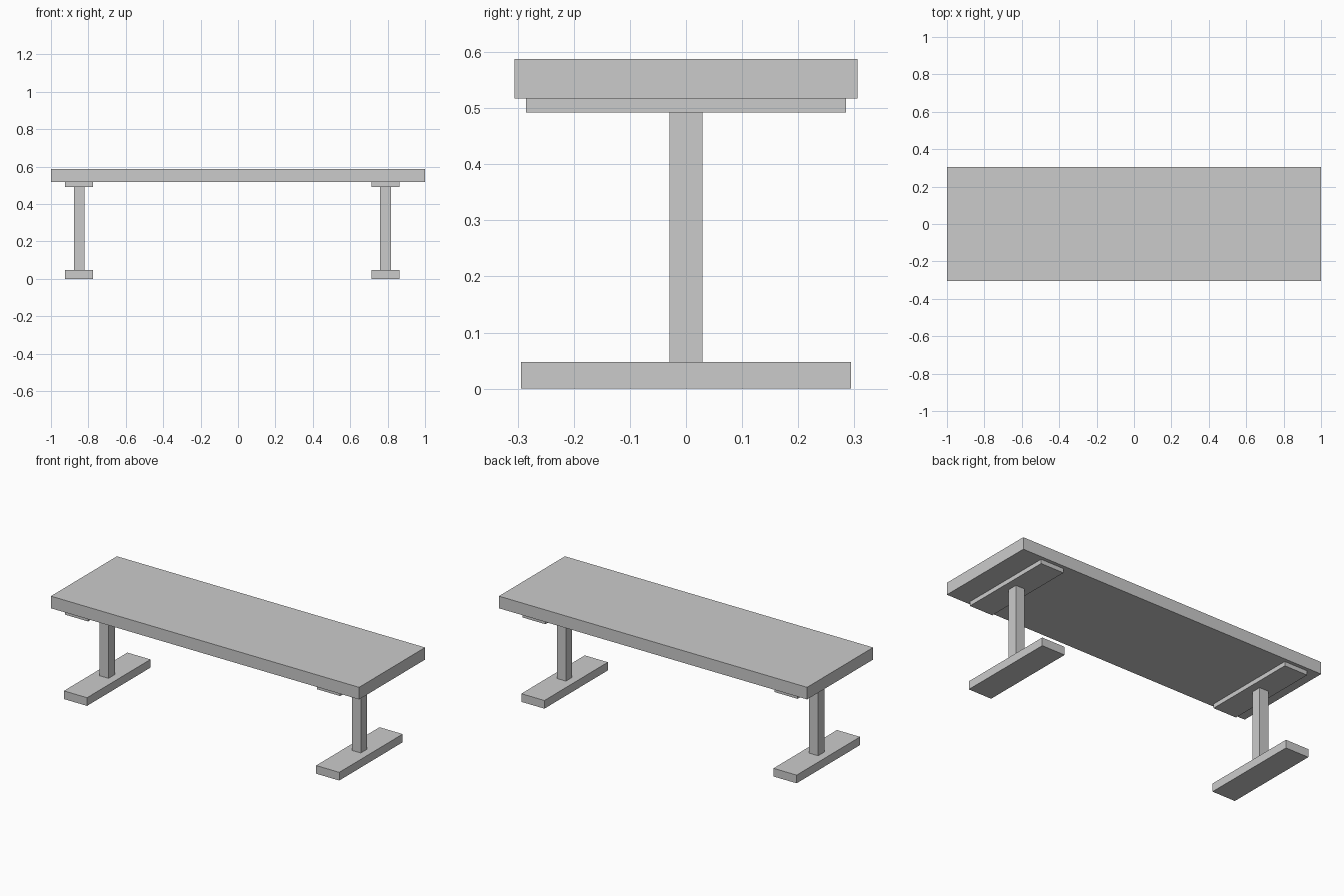
import bpy

if "Cube" in bpy.data.objects:
    bpy.data.objects.remove(bpy.data.objects["Cube"])


def box(name, x, y, z):
    """Box from (min, max) ranges on each axis."""
    bpy.ops.mesh.primitive_cube_add(size=1, location=[(a + b) / 2 for a, b in (x, y, z)])
    ob = bpy.context.object
    ob.name = name
    ob.scale = [b - a for a, b in (x, y, z)]
    bpy.ops.object.transform_apply(location=False, rotation=False, scale=True)
    return ob


# Table top
box("table_top", (-1, 1), (-0.306, 0.306), (0.517, 0.588))

# Two pedestal legs: floor foot, post and mounting plate (slightly uneven spacing)
for side, cx in (("left", -0.849), ("right", 0.788)):
    wide = (cx - 0.075, cx + 0.075)
    thin = (cx - 0.029, cx + 0.029)
    box(side + "_foot", wide, (-0.294, 0.294), (0, 0.048))
    box(side + "_post", thin, (-0.029, 0.029), (0.048, 0.492))
    box(side + "_mounting_plate", wide, (-0.285, 0.285), (0.492, 0.517))
